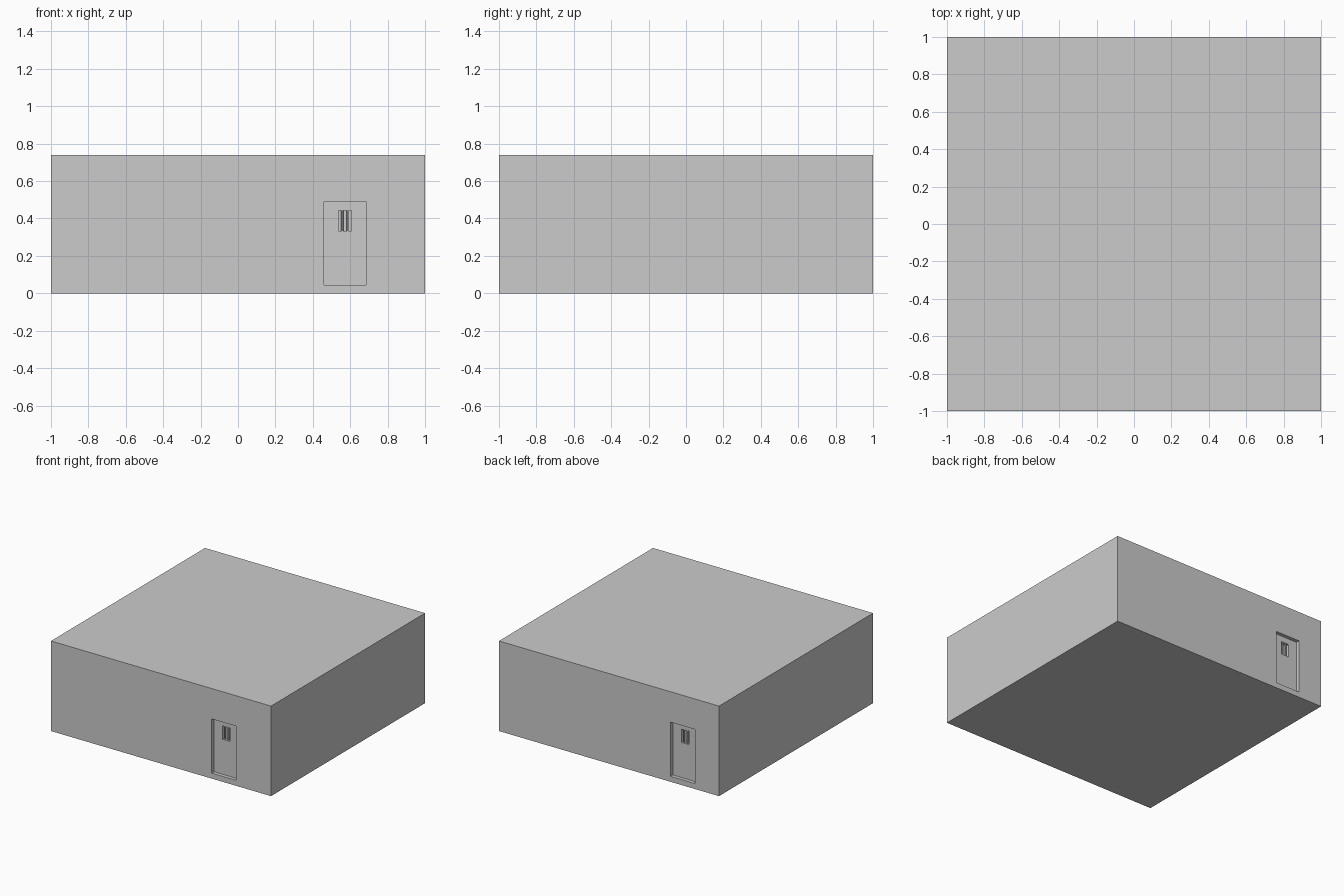
import bpy
from mathutils import Matrix
from math import pi

if "Cube" in bpy.data.objects:
    bpy.data.objects.remove(bpy.data.objects["Cube"])

H = 0.74


def box(name, x0, x1, y0, y1, z0, z1):
    bpy.ops.mesh.primitive_cube_add(size=1)
    o = bpy.context.object
    o.name = name
    o.data.transform(Matrix.Translation(((x0 + x1) / 2, (y0 + y1) / 2, (z0 + z1) / 2))
                     @ Matrix.Diagonal((x1 - x0, y1 - y0, z1 - z0, 1)))
    return o


def cut(target, cutter):
    m = target.modifiers.new("cut", 'BOOLEAN')
    m.operation = 'DIFFERENCE'
    m.solver = 'EXACT'
    m.object = cutter
    bpy.context.view_layer.objects.active = target
    bpy.ops.object.modifier_apply(modifier=m.name)
    bpy.data.objects.remove(cutter)


# Main block
block = box("building_block", -1, 1, -1, 1, 0, H)

# A recessed door with a barred window, front and back
for side, cx, turn in (("front", 0.572, 0), ("back", 0.672, pi)):
    rot = Matrix.Rotation(turn, 4, 'Z')

    # Door recess, then the deeper window opening
    recess = box("door_recess", cx - 0.112, cx + 0.112, -1.1, -0.97, 0.045, 0.49)
    recess.data.transform(rot)
    cut(block, recess)
    opening = box("window_recess", cx - 0.034, cx + 0.034, -1.1, -0.94, 0.333, 0.443)
    opening.data.transform(rot)
    cut(block, opening)

    # Vertical window bars
    for i, dx in enumerate((-0.014, 0.014)):
        bpy.ops.mesh.primitive_cylinder_add(vertices=8, radius=0.006, depth=0.11)
        bar = bpy.context.object
        bar.name = f"{side}_window_bar_{i + 1}"
        bar.data.transform(rot @ Matrix.Translation((cx + dx, -0.96, 0.388)))
